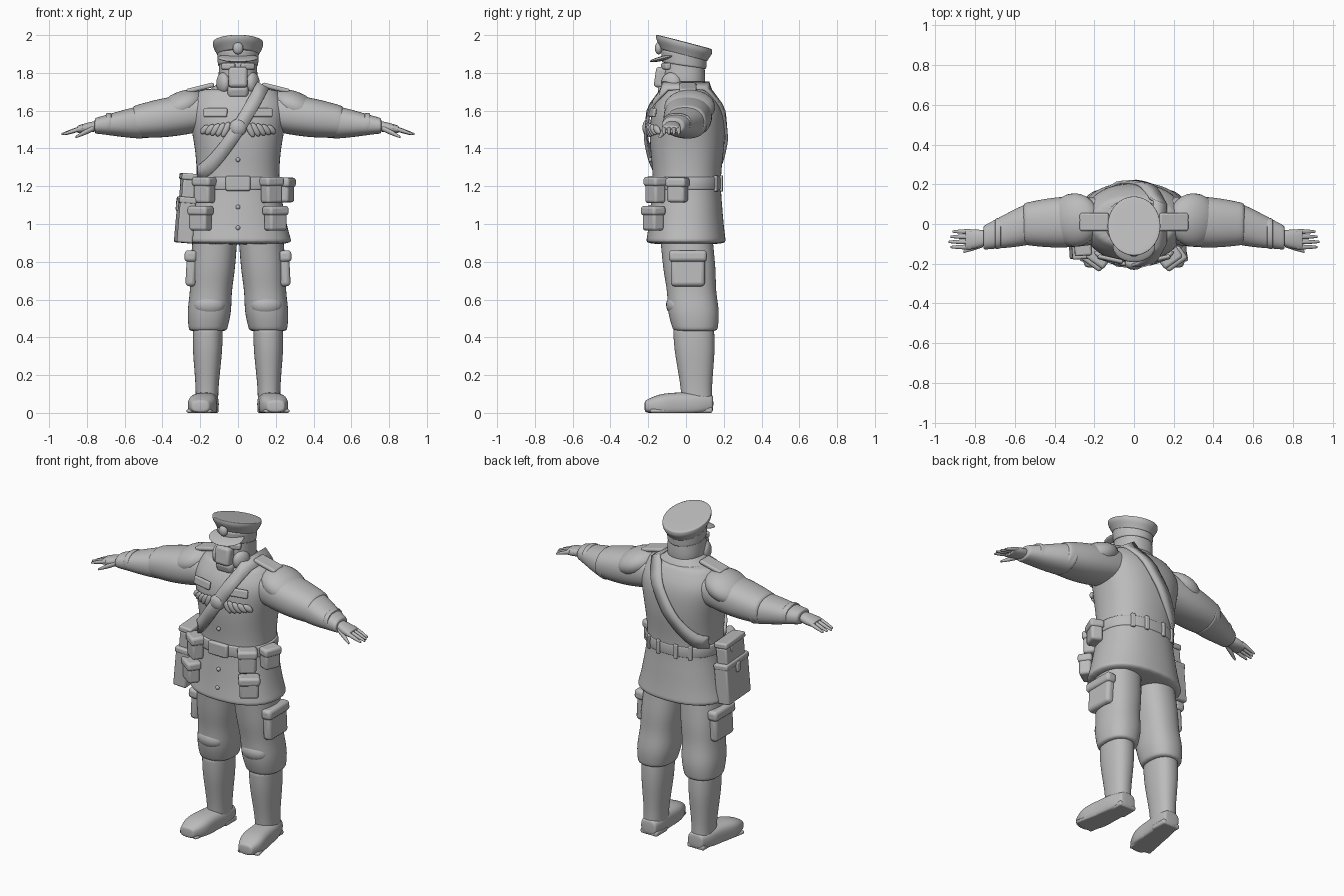
import bpy, bmesh, math
from mathutils import Matrix, Vector, Euler

old = bpy.data.objects.get("Cube")
if old:
    bpy.data.objects.remove(old)

grey = bpy.data.materials.new("plain_grey")
grey.use_nodes = True
grey.diffuse_color = (.5, .5, .5, 1)
grey.node_tree.nodes["Principled BSDF"].inputs["Base Color"].default_value = grey.diffuse_color


def finish(name, bm, mirror=False, subsurf=False, bevel=0, thick=0):
    """Turn a bmesh into a smooth shaded object with its modifiers."""
    bmesh.ops.recalc_face_normals(bm, faces=bm.faces)
    mesh = bpy.data.meshes.new(name)
    bm.to_mesh(mesh)
    bm.free()
    mesh.materials.append(grey)
    part = bpy.data.objects.new(name, mesh)
    bpy.context.collection.objects.link(part)
    bpy.ops.object.select_all(action='DESELECT')
    part.select_set(True)
    bpy.context.view_layer.objects.active = part
    bpy.ops.object.shade_smooth_by_angle(angle=math.radians(100 if subsurf else 50))
    if thick:
        solid = part.modifiers.new("Thickness", 'SOLIDIFY')
        solid.thickness, solid.offset = thick, 0
    if bevel:
        rounding = part.modifiers.new("Bevel", 'BEVEL')
        rounding.width, rounding.segments = bevel, 3
    if subsurf:
        smooth = part.modifiers.new("Smooth", 'SUBSURF')
        smooth.levels = smooth.render_levels = 2
    if mirror:
        part.modifiers.new("Mirror", 'MIRROR').use_mirror_merge = False


def sample(values, t):
    """Read an evenly spaced list of values at t from start to end."""
    spot = min(max(t, 0), 1) * (len(values) - 1)
    low = int(spot)
    high = min(low + 1, len(values) - 1)
    return values[low] + (values[high] - values[low]) * (spot - low)


def tube(name, start, end, widths, ratios=(1,), order=2.3, sides=20, tilt=0, mirror=False):
    """Loft rounded rings along a line; ratios give depth over width."""
    start, end = Vector(start), Vector(end)
    run = end - start
    along = max(range(3), key=lambda k: abs(run[k]))
    across, over = [k for k in range(3) if k != along]
    last = len(widths) - 1
    stops = sorted({i / last for i in range(last + 1)} | {.03, .97})
    bm = bmesh.new()
    rings = []
    for t in stops:
        width = sample(widths, t)
        depth = width * sample(ratios, t)
        ring = []
        for i in range(sides):
            turn = math.tau * i / sides
            co = start + run * t
            for k, size, v in ((across, width, math.cos(turn)), (over, depth, math.sin(turn))):
                co[k] += size * math.copysign(abs(v) ** (2 / order), v)
            co.z = max(co.z + tilt * co.y, 0)
            ring.append(bm.verts.new(co))
        rings.append(ring)
    for a, b in zip(rings, rings[1:]):
        for i in range(sides):
            bm.faces.new((a[i - 1], a[i], b[i], b[i - 1]))
    bm.faces.new(rings[0])
    bm.faces.new(rings[-1])
    finish(name, bm, mirror, subsurf=True)


def placed(centre, size, rot):
    spin = Euler([math.radians(r) for r in rot]).to_matrix().to_4x4()
    return Matrix.Translation(centre) @ spin @ Matrix.Diagonal((*size, 1))


def box(name, centre, size, rot=(0, 0, 0), bevel=.01, mirror=False):
    bm = bmesh.new()
    bmesh.ops.create_cube(bm, size=1, matrix=placed(centre, size, rot))
    finish(name, bm, mirror, bevel=bevel)


def ball(name, centre, radii, rot=(0, 0, 0), mirror=False):
    bm = bmesh.new()
    bmesh.ops.create_uvsphere(bm, u_segments=24, v_segments=14, radius=1,
                              matrix=placed(centre, radii, rot))
    finish(name, bm, mirror)


# Jacket: one body from hem to shoulders
hem, top = .89, 1.72
girth = (.29, .26, .24, .22, .22, .23, .25, .27, .2)
flatness = (.74, .81, .87, .6)
tube("jacket", (0, 0, hem), (0, .01, top), girth, flatness, sides=28)
tube("yoke", (0, .01, 1.69), (0, 0, 1.75), (.18, .14, .1), (.7, .95))


def half_sizes(z):
    t = (z - hem) / (top - hem)
    return sample(girth, t), sample(girth, t) * sample(flatness, t)


def surface(x, z, side=-1):
    """Depth of the jacket at a point, on its front (-1) or back (1)."""
    width, depth = half_sizes(z)
    return side * depth * max(0, 1 - abs(x / width) ** 2.3) ** (1 / 2.3)


def wear(name, angle, z, size, lift=0, bevel=.015):
    """Hang a mirrored box on the jacket, angle measured from the front."""
    width, depth = half_sizes(z)
    out = Vector((math.sin(math.radians(angle)), -math.cos(math.radians(angle)), 0))
    x = width * abs(out.x) ** (2 / 2.3)
    spot = Vector((x, surface(x, z), z + lift)) + out * .03
    box(name, spot, size, (0, 0, angle * .85), bevel, mirror=True)


# Cross strap from the left shoulder to the right hip
bm = bmesh.new()
steps = [i / 16 for i in range(17)]
rows = []
for side, t in [(-1, t) for t in steps] + [(1, t) for t in reversed(steps)]:
    centre = Vector((-.21 + .34 * t, 1.27 + .46 * t ** 1.4))
    edge = Vector((-.6 * t ** .4, .35)).normalized() * .036
    row = []
    for x, z in (centre - edge, centre + edge):
        row.append(bm.verts.new((x, surface(x, z, side) + side * .01, z)))
    rows.append(row)
for a, b in zip(rows, rows[1:]):
    bm.faces.new((*a, *reversed(b)))
finish("cross_strap", bm, thick=.016)

# Belt with buckle and loops
tube("belt", (0, 0, 1.18), (0, 0, 1.25), (.23, .235, .23), (.82,), sides=28)
box("buckle", (0, -.19, 1.215), (.13, .03, .08))
for x in (.06, .14):
    box("belt_loop", (x, surface(x, 1.2, 1) + .01, 1.215), (.025, .02, .085),
        (0, 0, -120 * x), .005, mirror=True)

# Jacket front: buttons, pocket flaps and a round badge with side plumes
for z in (.98, 1.09, 1.34):
    ball("button", (0, surface(0, z), z), (.012, .01, .012))
ball("round_badge", (0, surface(0, 1.51), 1.51), (.046, .03, .046))
for i in range(5):
    x, z = .065 + .028 * i, 1.5
    ball("plume", (x, surface(x, z), z), (.018, .014, .044 - .003 * i),
         (0, -25 - 6 * i, 15 + 5 * i), mirror=True)
box("breast_flap", (.12, surface(.12, 1.59), 1.59), (.13, .02, .05), (-10, 0, 13), mirror=True)

# Belt pouches and skirt pockets, each with a flap
for angle, z, wide, tall in ((42, 1.18, .1, .14), (80, 1.18, .1, .13), (42, 1.03, .11, .13)):
    wear("pouch", angle, z, (wide, .07, tall))
    wear("pouch_flap", angle, z, (wide + .014, .084, .05), lift=tall / 2 - .025)

# Sleeves, cuffs and shoulder pads
tube("upper_sleeve", (.12, .02, 1.6), (.56, 0, 1.54), (.11, .13, .13, .105), (.85, .8), mirror=True)
tube("lower_sleeve", (.5, .01, 1.54), (.76, -.07, 1.52), (.11, .1, .08, .06), (.82, .68), mirror=True)
tube("cuff", (.67, -.045, 1.53), (.7, -.05, 1.53), (.077, .08, .075), (.75,), mirror=True)
ball("shoulder_pad", (.3, .02, 1.62), (.135, .135, .08), (0, 24, 0), mirror=True)
box("shoulder_board", (.2, .01, 1.72), (.15, .09, .025), (0, 14, 0), mirror=True)

# Hands: palm, four fingers and thumb
tube("palm", (.74, -.07, 1.52), (.85, -.08, 1.5), (.036, .05, .05), (.75, .4), mirror=True)
for i in range(4):
    y = -.038 - .026 * i
    reach = .935 - .01 * abs(i - 2)
    tube("finger", (.82, y, 1.51), (reach, y, 1.475), (.013, .013, .006), sides=8, mirror=True)
tube("thumb", (.76, -.1, 1.51), (.86, -.14, 1.46), (.018, .016, .007), sides=8, mirror=True)

# Trousers with puffed knees and cargo pockets
tube("trouser_leg", (.12, 0, .95), (.16, .05, .43), (.12, .12, .12, .11, .12, .1), (1.17,),
     mirror=True)
ball("knee_fold", (.15, -.05, .57), (.085, .055, .06), (15, 0, 0), mirror=True)
box("cargo_pocket", (.247, .01, .76), (.055, .18, .18), (0, -3, 0), .02, mirror=True)
box("cargo_flap", (.25, .01, .83), (.066, .2, .06), (0, -3, 0), .018, mirror=True)

# Boots
tube("boot_shaft", (.16, .04, .45), (.165, .06, .02), (.08, .08, .07, .06, .06), (1.37,), mirror=True)
tube("boot_foot", (.16, .145, .05), (.2, -.22, .035), (.05, .07, .07, .075, .08, .045),
     (.85, .95, .65), order=2.8, mirror=True)
box("boot_sole", (.193, -.12, .01), (.135, .16, .02), (0, 0, 11), mirror=True)
box("boot_heel", (.16, .085, .015), (.115, .11, .03), mirror=True)

# Satchel hanging on the right hip
tilt = (0, 5, 4)
for name, x, z, size in (("body", -.28, 1.015, (.085, .24, .23)),
                         ("upper", -.268, 1.17, (.07, .2, .13)),
                         ("flap", -.272, 1.125, (.092, .245, .035)),
                         ("lid", -.262, 1.25, (.085, .21, .035)),
                         ("clasp", -.318, 1.1, (.02, .04, .06))):
    box("satchel_" + name, (x, -.055, z), size, tilt)

# Head and breathing mask
tube("head", (0, -.01, 1.68), (0, -.01, 1.9), (.085, .105, .105, .1, .1), (1.08,))
box("mask_front", (0, -.127, 1.775), (.1, .075, .11), (-8, 0, 0), .018)
box("mask_chin", (0, -.11, 1.705), (.11, .075, .065), (15, 0, 0), .02)
ball("mask_cheek", (.078, -.078, 1.745), (.034, .055, .058), (0, 0, -20), mirror=True)
box("goggle", (.05, -.105, 1.835), (.075, .035, .035), (0, 0, 22), mirror=True)

# Peaked cap, tilted up at the front
tube("cap_band", (0, -.01, 1.835), (0, -.01, 1.905), (.108, .112), (1.1,), order=2, tilt=-.15)
tube("cap_crown", (0, -.01, 1.89), (0, -.01, 1.963), (.11, .122, .136, .134), (1.12,),
     order=2, tilt=-.26)
ball("cap_visor", (0, -.112, 1.88), (.107, .083, .013), (14, 0, 0))
ball("cap_badge", (0, -.145, 1.93), (.028, .02, .032))
